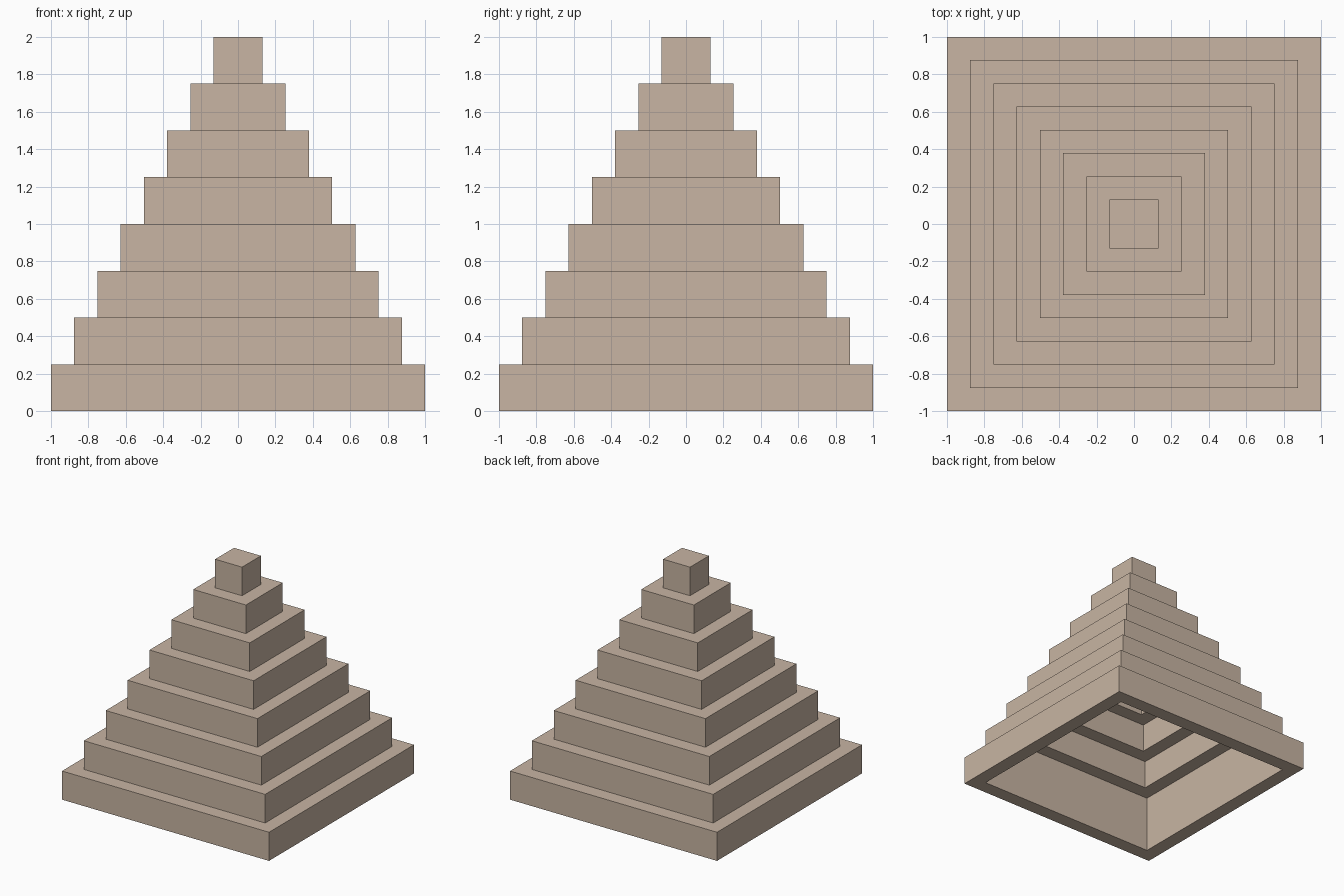
import bpy
import bmesh

cube = bpy.data.objects.get("Cube")
if cube:
    bpy.data.objects.remove(cube, do_unlink=True)

TIERS = 8
RISE = 0.25
STEP = 0.1243

# Sandstone colour
stone = bpy.data.materials.new("sandstone")
stone.use_nodes = True
colour = (0.578, 0.462, 0.366, 1)
stone.diffuse_color = colour
stone.node_tree.nodes["Principled BSDF"].inputs["Base Color"].default_value = colour

# Stepped half-profile (half width, height): inner wall of the base rim,
# its underside, then the riser and tread of every tier
profile = [(1 - STEP, RISE), (1 - STEP, 0)]
for tier in range(TIERS):
    half = 1 - tier * STEP
    profile += [(half, tier * RISE), (half, (tier + 1) * RISE)]

# Sweep the profile around a square; the pyramid is hollow underneath
bm = bmesh.new()
corners = [(-1, -1), (1, -1), (1, 1), (-1, 1)]
rings = [[bm.verts.new((sx * h, sy * h, z)) for sx, sy in corners]
         for h, z in profile]
for low, high in zip(rings, rings[1:]):
    for i in range(4):
        j = (i + 1) % 4
        bm.faces.new((low[i], low[j], high[j], high[i]))
bm.faces.new(rings[-1])  # top cap

# Join the rim's inner wall to the first tread
bmesh.ops.remove_doubles(bm, verts=bm.verts, dist=0.0001)

mesh = bpy.data.meshes.new("stepped_pyramid")
bm.to_mesh(mesh)
bm.free()
mesh.materials.append(stone)
pyramid = bpy.data.objects.new("stepped_pyramid", mesh)
bpy.context.collection.objects.link(pyramid)
